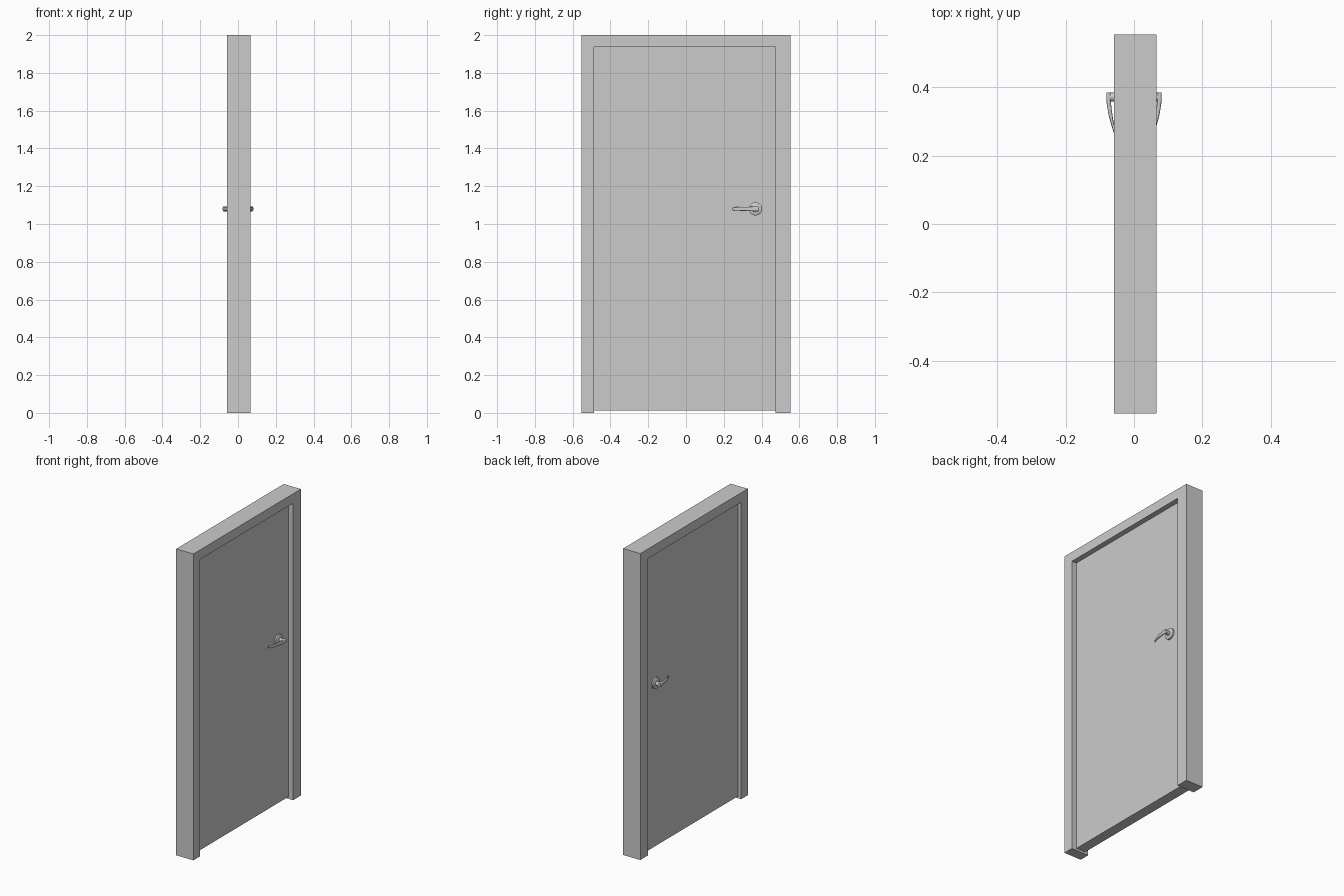
import bpy, bmesh, math

if "Cube" in bpy.data.objects:
    bpy.data.objects.remove(bpy.data.objects["Cube"])

X0, X1 = -0.058, 0.066          # frame depth
OPEN_L, OPEN_R, OPEN_T = -0.486, 0.474, 1.938
PIVOT_Y, PIVOT_Z = 0.371, 1.08  # handle axis


def finish(name, bm, smooth=False):
    bmesh.ops.recalc_face_normals(bm, faces=bm.faces)
    mesh = bpy.data.meshes.new(name)
    bm.to_mesh(mesh)
    bm.free()
    obj = bpy.data.objects.new(name, mesh)
    bpy.context.collection.objects.link(obj)
    if smooth:
        bpy.ops.object.select_all(action='DESELECT')
        obj.select_set(True)
        bpy.context.view_layer.objects.active = obj
        bpy.ops.object.shade_smooth_by_angle(angle=math.radians(40))
    return obj


def extrude_outline(name, outline, x0, x1):
    """Extrude a (y, z) outline along x."""
    bm = bmesh.new()
    face = bm.faces.new([bm.verts.new((x0, y, z)) for y, z in outline])
    new = bmesh.ops.extrude_face_region(bm, geom=[face])['geom']
    verts = [g for g in new if isinstance(g, bmesh.types.BMVert)]
    bmesh.ops.translate(bm, verts=verts, vec=(x1 - x0, 0, 0))
    return finish(name, bm)


def loft(name, rings):
    """Skin a list of equal-length point rings and cap both ends."""
    bm = bmesh.new()
    loops = [[bm.verts.new(p) for p in ring] for ring in rings]
    n = len(loops[0])
    for a, b in zip(loops, loops[1:]):
        for i in range(n):
            j = (i + 1) % n
            bm.faces.new((a[i], a[j], b[j], b[i]))
    bm.faces.new(loops[0])
    bm.faces.new(loops[-1])
    return finish(name, bm, True)


def disc_ring(x, r, y=PIVOT_Y, n=32):
    return [(x, y + r * math.cos(2 * math.pi * i / n),
             PIVOT_Z + r * math.sin(2 * math.pi * i / n)) for i in range(n)]


# Frame: two jambs and a header in one piece
extrude_outline("door_frame", [
    (-0.554, 0), (OPEN_L, 0), (OPEN_L, OPEN_T), (OPEN_R, OPEN_T),
    (OPEN_R, 0), (0.554, 0), (0.554, 2), (-0.554, 2)], X0, X1)

# Door leaf, recessed on both sides and clear of the floor
DOOR0, DOOR1 = -0.035, 0.032
extrude_outline("door_leaf", [(OPEN_L, 0.013), (OPEN_R, 0.013),
                              (OPEN_R, OPEN_T), (OPEN_L, OPEN_T)], DOOR0, DOOR1)

# Lever path: x distance, y, half thickness, half height
LEVER = [(0.0745, 0.385, 0.0065, 0.013), (0.0745, 0.362, 0.0065, 0.013),
         (0.072, 0.340, 0.006, 0.0115), (0.0685, 0.318, 0.0055, 0.0105),
         (0.0635, 0.295, 0.0045, 0.010), (0.0565, 0.270, 0.0038, 0.0095),
         (0.0500, 0.252, 0.003, 0.008), (0.0475, 0.246, 0.0018, 0.005)]

for side, s, face in (("inner", -1, DOOR0), ("outer", 1, DOOR1)):
    # Rosette plate with softened rim
    loft(f"{side}_rosette", [disc_ring(face - s * 0.002, 0.035, 0.368),
                             disc_ring(face + s * 0.010, 0.035, 0.368),
                             disc_ring(face + s * 0.014, 0.029, 0.368)])
    # Round neck
    loft(f"{side}_handle_neck", [disc_ring(face, 0.013), disc_ring(s * 0.075, 0.013)])
    # Tapering lever curving back toward the door
    rings = []
    for d, y, t, h in LEVER:
        ring = []
        for i in range(20):
            a = 2 * math.pi * i / 20
            c, q = math.cos(a), math.sin(a)
            ring.append((s * (d + t * math.copysign(abs(c) ** 0.6, c)), y,
                         PIVOT_Z + h * math.copysign(abs(q) ** 0.6, q)))
        rings.append(ring)
    loft(f"{side}_handle_lever", rings)
